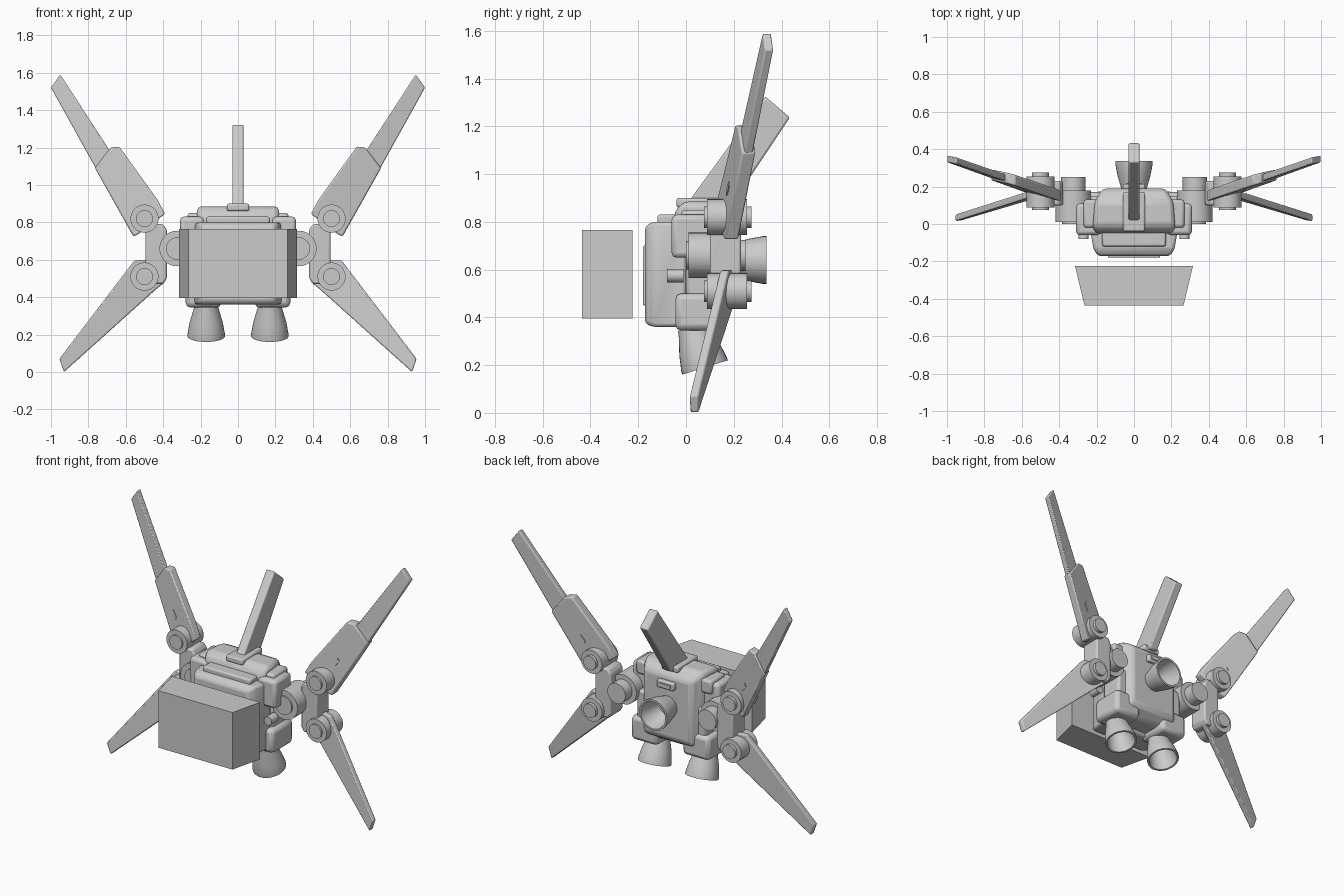
import bpy, bmesh
from math import radians
from mathutils import Matrix, Vector

cube = bpy.data.objects.get("Cube")
if cube:
    bpy.data.objects.remove(cube, do_unlink=True)

grey = bpy.data.materials.new("plain grey")
grey.use_nodes = True
GREY = (0.6, 0.6, 0.6, 1)
grey.diffuse_color = GREY
grey.node_tree.nodes["Principled BSDF"].inputs["Base Color"].default_value = GREY
parts = []


def finish(name, bm, bevel=0, mirror=False):
    bmesh.ops.remove_doubles(bm, verts=bm.verts, dist=1e-5)
    bmesh.ops.recalc_face_normals(bm, faces=bm.faces)
    mesh = bpy.data.meshes.new(name)
    bm.to_mesh(mesh)
    bm.free()
    mesh.materials.append(grey)
    ob = bpy.data.objects.new(name, mesh)
    bpy.context.collection.objects.link(ob)
    if bevel:
        mod = ob.modifiers.new("bevel", "BEVEL")
        mod.width, mod.segments = bevel, 2
        mod.limit_method, mod.angle_limit = "ANGLE", radians(25)
    if mirror:
        ob.modifiers.new("mirror", "MIRROR")
    parts.append(ob)
    return ob


def loft(name, sections, **kw):
    """Skin matching closed sections and cap both ends."""
    bm = bmesh.new()
    rings = [[bm.verts.new(p) for p in s] for s in sections]
    n = len(rings[0])
    for a, b in zip(rings, rings[1:]):
        for i in range(n):
            j = (i + 1) % n
            bm.faces.new((a[i], a[j], b[j], b[i]))
    bm.faces.new(rings[0])
    bm.faces.new(rings[-1])
    return finish(name, bm, **kw)


def rect(y, x0, x1, z0, z1):
    return [(x0, y, z0), (x1, y, z0), (x1, y, z1), (x0, y, z1)]


def box(name, x, y, z, **kw):
    return loft(name, [rect(y[0], *x, *z), rect(y[1], *x, *z)], **kw)


def lathe(name, profile, origin, axis, mirror=False):
    """Spin (radius, height) points about an axis."""
    bm = bmesh.new()
    vs = [bm.verts.new((r, 0, h)) for r, h in profile]
    es = [bm.edges.new(p) for p in zip(vs, vs[1:])]
    bmesh.ops.spin(bm, geom=vs + es, cent=(0, 0, 0), axis=(0, 0, 1),
                   angle=radians(360), steps=32)
    turn = Vector((0, 0, 1)).rotation_difference(Vector(axis)).to_matrix().to_4x4()
    bm.transform(Matrix.Translation(origin) @ turn)
    return finish(name, bm, mirror=mirror)


def wing(name, outline, plane, thick, bevel):
    """Slab whose depth follows a tilted plane: y = a + b*x + c*z."""
    a, b, c = plane
    sides = [[(x, a + b * x + c * z + s * thick / 2, z) for x, z in outline]
             for s in (-1, 1)]
    return loft(name, sides, bevel=bevel, mirror=True)


# Detached front block
loft("front_block", [rect(-.435, -.265, .265, .395, .765),
                     rect(-.225, -.315, .315, .395, .765)])

# Body
loft("main_body", [rect(-.05, -.21, .21, .4, .84), rect(-.01, -.22, .22, .38, .885),
                   rect(.12, -.21, .21, .38, .885), rect(.19, -.17, .17, .43, .84)],
     bevel=.025)
loft("chest_plate", [rect(-.172, -.19, .19, .375, .78), rect(-.14, -.215, .215, .36, .8),
                     rect(.0, -.24, .24, .36, .8)], bevel=.015)
box("chest_top_bar", (-.17, .17), (-.12, -.03), (.79, .83), bevel=.01)
box("chest_panel", (-.14, .14), (-.18, -.165), (.45, .7), bevel=.005)
box("shoulder_pod", (.18, .31), (-.06, .11), (.65, .83), bevel=.02, mirror=True)
box("shoulder_cap", (.18, .27), (-.02, .13), (.76, .85), bevel=.015, mirror=True)
box("waist_block", (.18, .25), (-.0, .15), (.48, .67), bevel=.015, mirror=True)
box("hip_pod", (.09, .28), (-.045, .17), (.345, .5), bevel=.025, mirror=True)
lathe("side_port", [(0, 0), (.028, 0), (.028, .07), (0, .07)],
      (.27, -.08, .575), (0, 1, 0), mirror=True)
box("back_port", (-.06, .06), (.17, .215), (.76, .81), bevel=.008)
box("back_port_inset", (-.04, .04), (.21, .22), (.775, .795))

# Top fin
box("fin_base", (-.06, .06), (-.04, .17), (.86, .9), bevel=.01)
fin = [(.0, .87), (.19, .87), (.435, 1.237), (.332, 1.325)]
loft("top_fin", [[(x, y, z) for y, z in fin] for x in (-.03, .03)], bevel=.008)

# Hollow engine nozzles
bell = [(0, 0), (.062, 0), (.068, .03), (.088, .1), (.1, .165), (.1, .18),
        (.088, .18), (.075, .1), (.05, .04), (0, .04)]
lathe("lower_nozzle", bell, (.17, .026, .362), (0, .3, -.954), mirror=True)
lathe("back_nozzle", bell, (0, .158, .64), (0, 1, 0))

# Wing arm joints
lathe("arm_joint", [(0, 0), (.06, 0), (.06, .01), (.095, .01), (.095, .18),
                    (.065, .18), (.065, .25), (0, .25)],
      (.325, .0, .66), (0, 1, 0), mirror=True)
bracket = [(.38, .5), (.4, .47), (.46, .47), (.495, .5), (.495, .75), (.46, .79),
           (.4, .79), (.38, .76)]
loft("hinge_bracket", [[(x, y, z) for x, z in bracket] for y in (.1, .23)],
     bevel=.01, mirror=True)
for label, z in (("upper", .82), ("lower", .51)):
    lathe(label + "_hinge", [(0, 0), (.045, 0), (.045, .012), (.075, .012), (.075, .18),
                             (.045, .18), (.045, .2), (0, .2)],
          (.5, .075, z), (0, 1, 0), mirror=True)

# Wings
up = (.0025, .27, .05)
root = [(.39, .845), (.43, .92), (.635, 1.205), (.68, 1.2), (.765, 1.09),
        (.56, .725), (.535, .735)]
wing("upper_wing_root", root, up, .058, .008)
wing("upper_wing_tip", [(.62, 1.08), (.69, 1.19), (.95, 1.59), (1.0, 1.52),
                        (.75, 1.07), (.7, 1.0)], up, .036, .006)
wing("upper_wing_plate", [(.56, .93), (.59, .97), (.6, .95), (.57, .91)], up, .066, 0)
wing("lower_wing", [(.39, .48), (.5, .6), (.555, .595), (.955, .07), (.93, .0),
                    (.44, .44)], (.263, -.245, .056), .036, .007)

# Smooth rounded areas while keeping hard edges
for ob in bpy.context.selected_objects:
    ob.select_set(False)
for ob in parts:
    ob.select_set(True)
bpy.context.view_layer.objects.active = parts[0]
bpy.ops.object.shade_smooth_by_angle(angle=radians(30))
